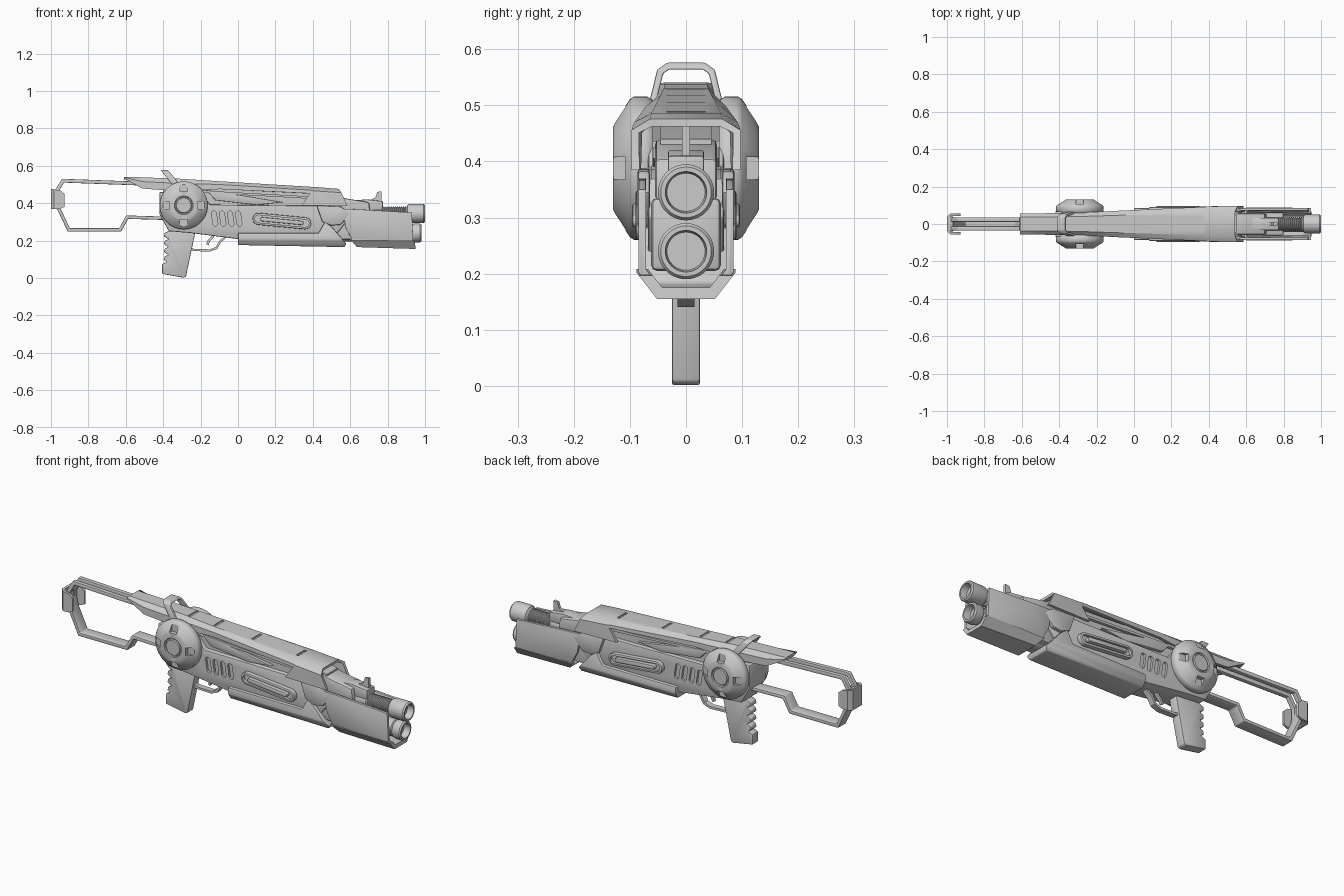
import bpy, bmesh, math
from mathutils import Vector, Matrix

if "Cube" in bpy.data.objects:
    bpy.data.objects.remove(bpy.data.objects["Cube"])

metal = bpy.data.materials.new("light grey metal")
metal.use_nodes = True
GREY = (0.6, 0.6, 0.6, 1)
metal.diffuse_color = GREY
metal.node_tree.nodes["Principled BSDF"].inputs["Base Color"].default_value = GREY
parts = []


def finish(name, bm, fix=True):
    if fix:
        bmesh.ops.recalc_face_normals(bm, faces=bm.faces)
    me = bpy.data.meshes.new(name)
    bm.to_mesh(me)
    bm.free()
    me.materials.append(metal)
    ob = bpy.data.objects.new(name, me)
    bpy.context.collection.objects.link(ob)
    parts.append(ob)
    return ob


def apply(ob, kind, **settings):
    mod = ob.modifiers.new(kind, kind)
    for key, value in settings.items():
        setattr(mod, key, value)
    bpy.context.view_layer.objects.active = ob
    bpy.ops.object.modifier_apply(modifier=mod.name)


def soften(ob, width, segments=2):
    apply(ob, "BEVEL", width=width, segments=segments, limit_method="ANGLE", angle_limit=0.5)
    return ob


def boolean(ob, tool, op="DIFFERENCE"):
    apply(ob, "BOOLEAN", operation=op, object=tool, solver="EXACT")
    parts.remove(tool)
    bpy.data.objects.remove(tool)
    return ob


def prism(name, pts, axis, a, b, bevel=0):
    """Extrude a flat outline from a to b along an axis."""
    place = {"x": lambda p, t: (t, p[0], p[1]),
             "y": lambda p, t: (p[0], t, p[1]),
             "z": lambda p, t: (p[0], p[1], t)}[axis]
    bm = bmesh.new()
    low = [bm.verts.new(place(p, a)) for p in pts]
    high = [bm.verts.new(place(p, b)) for p in pts]
    bm.faces.new(low)
    bm.faces.new(high)
    for i in range(len(pts)):
        j = (i + 1) % len(pts)
        bm.faces.new((low[i], low[j], high[j], high[i]))
    ob = finish(name, bm)
    return soften(ob, bevel) if bevel else ob


def box(name, x0, x1, y0, y1, z0, z1, bevel=0):
    return prism(name, [(x0, z0), (x1, z0), (x1, z1), (x0, z1)], "y", y0, y1, bevel)


def strap(path, t):
    """Outline of a band of thickness t with mitred corners."""
    p = [Vector(q) for q in path]
    n = [Vector((-(b - a).y, (b - a).x)).normalized() for a, b in zip(p, p[1:])]
    m = []
    for i in range(len(p)):
        u, v = n[max(i - 1, 0)], n[min(i, len(n) - 1)]
        m.append((u + v) / (1 + u.dot(v)) * t / 2)
    return [tuple(a + b) for a, b in zip(p, m)] + [tuple(a - b) for a, b in zip(p, m)][::-1]


def lathe(name, profile, axis, centre, steps=40):
    """Revolve (distance, radius) points about the x or y axis."""
    bm = bmesh.new()
    vs = [bm.verts.new((d, 0, r)) for d, r in profile]
    es = [bm.edges.new(e) for e in zip(vs, vs[1:])]
    bmesh.ops.spin(bm, geom=vs + es, cent=(0, 0, 0), axis=(1, 0, 0), angle=math.tau, steps=steps)
    bmesh.ops.remove_doubles(bm, verts=bm.verts, dist=1e-4)
    if axis != "x":
        side = 1 if axis == "y" else -1
        bm.transform(Matrix.Rotation(side * math.pi / 2, 4, "Z"))
    bm.transform(Matrix.Translation(centre))
    return finish(name, bm)


def capsule(x0, x1, r, z0, z1):
    """Rounded slot outline between two centres."""
    a = math.atan2(z1 - z0, x1 - x0)
    return [(cx + r * math.cos(a + s + math.pi * k / 8), cz + r * math.sin(a + s + math.pi * k / 8))
            for cx, cz, s in ((x1, z1, -math.pi / 2), (x0, z0, math.pi / 2)) for k in range(9)]


# Top cover: open shell, each row is top x, bottom x, top z, shoulder z, bottom z, half width
rows = [(-.61, -.61, .541, .538, .533, .055), (-.51, -.51, .538, .515, .478, .057),
        (-.3, -.3, .53, .505, .462, .06), (-.1, -.1, .517, .50, .475, .07),
        (.38, .385, .488, .47, .452, .092), (.43, .34, .485, .466, .388, .094),
        (.54, .585, .476, .456, .385, .097)]
bm = bmesh.new()
grid = []
for xt, xb, zt, zs, zb, w in rows:
    half = [(xb, w, zb), (xt + (xb - xt) * .3, w, zs), (xt, w * .66, zt)]
    ring = [(x, -y, z) for x, y, z in half] + half[::-1]
    grid.append([bm.verts.new(p) for p in ring])
for a, b in zip(grid, grid[1:]):
    for k in range(5):
        bm.faces.new((a[k], b[k], b[k + 1], a[k + 1]))
cover = finish("top_cover", bm, fix=False)
apply(cover, "SOLIDIFY", thickness=.014, offset=-1)
for x in (-.26, -.11, .11, .37):
    z = .53 - (x + .3) * .064
    boolean(cover, box("slit", x - .007, x + .007, -.035, .035, z - .006, z + .03))

# Receiver body with vents on both sides
body = prism("receiver", [(-.42, .34), (-.37, .25), (-.25, .24), (0, .208), (.5, .2), (.58, .3),
                          (.56, .37), (.43, .386), (-.15, .392), (-.2, .46), (-.42, .46)],
             "y", -.068, .068, .006)
for s in (-1, 1):
    for i in range(4):
        x = -.125 + i * .043
        y0, y1 = sorted((s * .056, s * .09))
        boolean(body, prism("vent", capsule(x - .004, x + .004, .013, .345, .29), "y", y0, y1))
    # Raised slot frame with an inner bar
    y0, y1 = sorted((s * .06, s * .09))
    frame = prism("slot_frame", capsule(.11, .36, .032, .316, .292), "y", y0, y1, .005)
    y2, y3 = sorted((s * .075, s * .11))
    boolean(frame, prism("slot", capsule(.11, .36, .02, .316, .292), "y", y2, y3))
    y4, y5 = sorted((s * .07, s * .096))
    prism("slot_bar", capsule(.13, .34, .011, .314, .294), "y", y4, y5, .004)
    # Pointed inlay and rail in the side opening
    y6, y7 = sorted((s * .04, s * .06))
    prism("side_inlay", [(-.17, .47), (.03, .44), (.24, .405), (.1, .39), (-.12, .415)], "y", y6, y7, .003)
    prism("side_rail", strap([(-.2, .462), (.38, .43)], .012), "y", y6, y7)
prism("inner_core", [(-.4, .36), (.55, .33), (.55, .44), (.38, .465), (-.2, .495), (-.4, .5)], "y", -.045, .045)

# Lower fore-end with chamfered belly
fore = prism("lower_fore_end", [(0, .24), (0, .176), (.57, .165), (.578, .185), (.5, .275),
                                (.465, .3), (.43, .24)], "y", -.1, .1)
boolean(fore, prism("section", [(-.085, .4), (-.085, .205), (-.05, .15), (.05, .15),
                                (.085, .205), (.085, .4)], "x", -.1, .7), "INTERSECT")
soften(fore, .005)
# Angled struts between cover and fore-end
for s in (-1, 1):
    y0, y1 = sorted((s * .064, s * .086))
    prism("side_strut", [(.42, .388), (.55, .382), (.60, .345), (.55, .285), (.50, .28), (.45, .30)],
          "y", y0, y1, .006)

# Front guard: open trough around the barrels
guard = prism("front_guard", [(.56, .37), (.66, .366), (.93, .35), (.937, .195), (.61, .205), (.575, .27)],
              "y", -.12, .12)
trough = [(-.078, .45), (-.078, .205), (-.047, .165), (.047, .165), (.078, .205), (.078, .45)]
boolean(guard, prism("section", strap(trough, .014), "x", .4, 1.1), "INTERSECT")
soften(guard, .004)
keel = prism("guard_keel", [(.60, .208), (.945, .197), (.95, .155), (.635, .165)], "y", -.12, .12)
boolean(keel, prism("section", strap(trough, .02), "x", .4, 1.1), "INTERSECT")
box("barrel_block", .5, .80, -.062, .062, .205, .335, .01)

# Barrels with flared hollow muzzles
def muzzle(start, end):
    return [(start, .038), (start + .004, .046), (start + .015, .05), (end - .007, .05), (end, .045),
            (end, .037), (end - .035, .034), (end - .035, 0)]


threads = [(.5, 0), (.5, .036), (.77, .036)]
for i in range(12):
    x = .775 + i * .0105
    threads += [(x, .032), (x + .003, .037), (x + .006, .037), (x + .009, .032)]
lathe("upper_barrel", threads + muzzle(.903, 1), "x", (0, 0, .345))
lathe("lower_barrel", [(.5, 0), (.5, .044), (.92, .044)] + muzzle(.925, .98), "x", (0, 0, .24))

# Barrel shroud and front sight
prism("barrel_shroud", [(.5, .33), (.5, .44), (.58, .425), (.70, .405), (.71, .33)], "y", -.055, .055, .008)
prism("sight_base", [(.62, .36), (.62, .415), (.69, .42), (.775, .41), (.775, .36)], "y", -.032, .032, .004)
prism("front_sight", [(.69, .41), (.735, .43), (.745, .46), (.768, .463), (.768, .405)], "y", -.007, .007)

# Side drums with notched rims
for axis, s in (("y", 1), ("-y", -1)):
    drum = lathe("side_drum", [(.05, 0), (.05, .11), (.06, .122), (.07, .128), (.092, .128), (.1, .123),
                               (.126, .084), (.13, .076), (.13, .05), (.124, .047), (.124, .042),
                               (.13, .039), (.13, 0)], axis, (-.29, 0, .388), 48)
    for dx, dz in ((1, 0), (-1, 0), (0, 1), (0, -1)):
        cx, cz = -.29 + dx * .095, .388 + dz * .095
        y0, y1 = sorted((s * .108, s * .15))
        boolean(drum, box("notch", cx - .02, cx + .02, y0, y1, cz - .02, cz + .02))

# Pistol grip with finger swells on its rear edge
rear = []
for i in range(4):
    z = .25 - i * .042
    rear += [(-.372, z), (-.392, z - .009), (-.396, z - .027), (-.38, z - .038)]
prism("pistol_grip", [(-.225, .26)] + rear + [(-.405, .075), (-.405, .022), (-.29, .001), (-.278, .008)],
      "y", -.025, .025, .007)

# Trigger and its guard
prism("trigger_guard", strap([(-.26, .165), (-.24, .15), (-.15, .147), (-.115, .16), (-.095, .195),
                              (-.06, .225)], .012), "y", -.015, .015)
prism("trigger", strap([(-.13, .245), (-.135, .22), (-.155, .2), (-.165, .178)], .014), "y", -.008, .008, .002)

# Skeleton stock: twin upper rails, lower strap and butt bracket
for s in (-1, 1):
    y0, y1 = sorted((s * .012, s * .035))
    prism("stock_rail", strap([(-.4, .5), (-.935, .52), (-.972, .46), (-.972, .42)], .02), "y", y0, y1, .003)
prism("stock_strap", strap([(-.972, .43), (-.965, .385), (-.905, .257), (-.63, .257), (-.592, .325),
                            (-.35, .318)], .018), "y", -.033, .033, .004)
butt = prism("butt_bracket", [(-1, .476), (-.95, .468), (-.928, .45), (-.928, .38), (-.95, .37), (-1, .368)],
             "y", -.1, .1)
boolean(butt, prism("section", strap([(-.9, -.05), (-.98, -.05), (-.994, -.035), (-.994, .035),
                                      (-.98, .05), (-.9, .05)], .012), "z", .3, .6), "INTERSECT")
box("butt_pad", -.995, -.965, -.04, .04, .375, .468, .005)

# Leaning rear sight hoop
hoop = prism("rear_sight_hoop", strap([(-.06, .48), (-.057, .515), (-.046, .56), (-.032, .57), (.032, .57),
                                       (.046, .56), (.057, .515), (.06, .48)], .012), "x", -.36, -.32)
for v in hoop.data.vertices:
    v.co.x -= (v.co.z - .51) * .8
soften(hoop, .003)

bpy.ops.object.select_all(action="DESELECT")
for ob in parts:
    ob.select_set(True)
bpy.context.view_layer.objects.active = parts[0]
bpy.ops.object.shade_smooth_by_angle(angle=math.radians(32))
